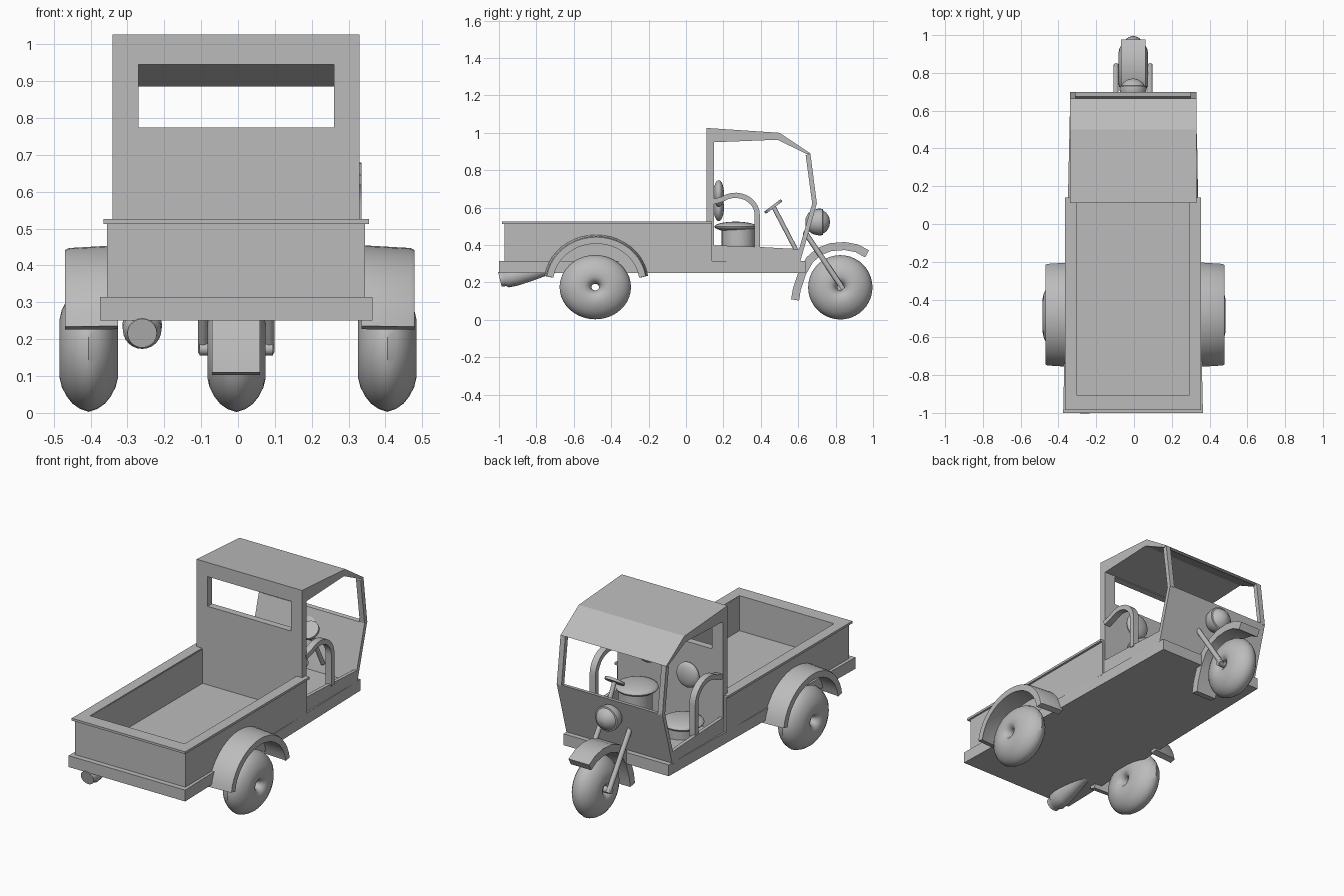
import bpy, bmesh
from math import sin, cos, pi, radians
from mathutils import Vector

cube = bpy.data.objects.get("Cube")
if cube:
    bpy.data.objects.remove(cube)

grey = bpy.data.materials.new("plain_grey")
grey.use_nodes = True
grey.diffuse_color = (0.5, 0.5, 0.5, 1)
grey.node_tree.nodes["Principled BSDF"].inputs["Base Color"].default_value = (0.5, 0.5, 0.5, 1)
MID = -0.005  # centre line of the body


def finish(name, bm, smooth=False):
    bmesh.ops.recalc_face_normals(bm, faces=bm.faces)
    me = bpy.data.meshes.new(name)
    bm.to_mesh(me)
    bm.free()
    me.materials.append(grey)
    ob = bpy.data.objects.new(name, me)
    bpy.context.collection.objects.link(ob)
    ob.location.x = MID
    if smooth:
        bpy.ops.object.select_all(action='DESELECT')
        ob.select_set(True)
        bpy.context.view_layer.objects.active = ob
        bpy.ops.object.shade_smooth_by_angle(angle=radians(40))
    return ob


def loft(name, rings, smooth=False, closed=False):
    """Skin equal-length rings of points; caps the ends unless closed."""
    bm = bmesh.new()
    rows = [[bm.verts.new(p) for p in r] for r in rings]
    n = len(rows[0])
    pairs = list(zip(rows, rows[1:] + rows[:1])) if closed else list(zip(rows, rows[1:]))
    for a, b in pairs:
        for i in range(n):
            j = (i + 1) % n
            bm.faces.new((a[i], a[j], b[j], b[i]))
    if not closed:
        bm.faces.new(rows[0])
        bm.faces.new(rows[-1])
    return finish(name, bm, smooth)


def prism(name, profile, x0, x1, smooth=False):
    """Side profile of (y, z) points pushed from x0 to x1."""
    return loft(name, [[(x, y, z) for y, z in profile] for x in (x0, x1)], smooth)


def rect(a0, a1, b0, b1):
    return [(a0, b0), (a1, b0), (a1, b1), (a0, b1)]


def frame(name, outer, inner, lo, hi, axis):
    """Rectangular frame between two depths along y or z."""
    put = (lambda p, d: (p[0], d, p[1])) if axis == 'y' else (lambda p, d: (p[0], p[1], d))
    rings = [[put(p, d) for p in pts] for pts, d in
             ((outer, lo), (outer, hi), (inner, hi), (inner, lo))]
    return loft(name, rings, closed=True)


def taper(ob, rate):
    """Narrow a part towards the cab nose."""
    for v in ob.data.vertices:
        v.co.x *= 1 - rate * (v.co.y + 1)


def band(path, t):
    """Thicken an open (y, z) path into a closed profile, inwards by t."""
    inner = []
    for i, p in enumerate(path):
        a, b = path[max(i - 1, 0)], path[min(i + 1, len(path) - 1)]
        d = (Vector(b) - Vector(a)).normalized()
        inner.append((p[0] + d.y * t, p[1] - d.x * t))
    return path + inner[::-1]


def spun(name, start, end, stations, sides=24):
    """Round part along start-end; stations are (fraction, radius)."""
    start, end = Vector(start), Vector(end)
    q = (end - start).to_track_quat('Z', 'Y')
    rings = [[start.lerp(end, f) + q @ Vector((r * cos(2 * pi * i / sides),
              r * sin(2 * pi * i / sides), 0)) for i in range(sides)] for f, r in stations]
    return loft(name, rings, True)


def rod(name, start, end, r):
    return spun(name, start, end, [(0, r), (1, r)], 12)


def ellipsoid(name, centre, radii):
    bm = bmesh.new()
    bmesh.ops.create_uvsphere(bm, u_segments=28, v_segments=16, radius=1)
    bmesh.ops.scale(bm, vec=radii, verts=bm.verts)
    bmesh.ops.translate(bm, vec=centre, verts=bm.verts)
    return finish(name, bm, True)


# Half section of a wheel: (radius, half width), from hub hole to tread
HALF = [(0.018, 0.03), (0.024, 0.055), (0.036, 0.071), (0.055, 0.079), (0.08, 0.079),
        (0.105, 0.073), (0.13, 0.06), (0.15, 0.044), (0.164, 0.024)]
SECTION = HALF + [(0.172, 0)] + [(r, -w) for r, w in reversed(HALF)]


def wheel(name, x, y, z, stretch):
    """Fat wheel with a dimpled hub and a small hole through the middle."""
    turns = [2 * pi * i / 40 for i in range(40)]
    rings = [[(x + w, y + stretch * r * cos(a), z + r * sin(a)) for r, w in SECTION]
             for a in turns]
    loft(name, rings, True, True).location.x = 0


# Chassis and load bed
taper(prism("chassis", rect(-1, 0.64, 0.25, 0.315), -0.37, 0.37), 0.06)
prism("bed_floor", rect(-0.93, 0.13, 0.31, 0.325), -0.32, 0.32)
inside = rect(-0.3, 0.3, -0.905, 0.115)
taper(frame("bed_walls", rect(-0.35, 0.35, -0.97, 0.14), inside, 0.31, 0.52, 'z'), 0.01)
frame("bed_rim", rect(-0.36, 0.36, -0.985, 0.14), inside, 0.513, 0.526, 'z')

# Cab shell
frame("cab_back_wall", rect(-0.335, 0.335, 0.31, 1.02), rect(-0.265, 0.265, 0.775, 0.945),
      0.11, 0.15, 'y')
prism("cab_roof", [(0.11, 1.026), (0.5, 1.0), (0.665, 0.89), (0.645, 0.886), (0.49, 0.963),
                   (0.11, 0.948)], -0.335, 0.335)
prism("front_panel", [(0.7, 0.625), (0.61, 0.31), (0.585, 0.31), (0.675, 0.622)], -0.335, 0.335)
for side, s in (("left", 1), ("right", -1)):
    prism(side + "_pillar", [(0.665, 0.89), (0.7, 0.62), (0.675, 0.62), (0.64, 0.88)],
          s * 0.335, s * 0.305)
    prism(side + "_sill", [(0.12, 0.3), (0.6, 0.3), (0.61, 0.378), (0.385, 0.39), (0.12, 0.4)],
          s * 0.335, s * 0.315)
    # Hoop-shaped arm rail
    arc = [(0.14, 0.645)] + [(0.265 + 0.13 * cos(a), 0.56 + 0.12 * sin(a))
                             for a in [radians(125 - 12.5 * i) for i in range(11)]]
    rail = prism(side + "_arm_rail", band(arc + [(0.395, 0.38)], 0.028),
                 s * 0.335, s * 0.298, True)
    rail.location.x = 0

# Seats: the driver sits higher
for who, x, z, back_x, back_z in (("driver", 0.13, 0.498, 0.13, 0.675),
                                  ("passenger", -0.16, 0.375, -0.13, 0.6)):
    ellipsoid(who + "_seat", (x, 0.265, z), (0.113, 0.113, 0.027))
    ellipsoid(who + "_backrest", (back_x, 0.175, back_z), (0.07, 0.028, 0.072))
    spun(who + "_seat_base", (x, 0.28, 0.31), (x, 0.28, z), [(0, 0.09), (1, 0.09)])

# Steering
rod("steering_column", (0.13, 0.59, 0.37), (0.13, 0.468, 0.605), 0.012)
spun("steering_wheel", (0.13, 0.471, 0.6), (0.13, 0.462, 0.612), [(0, 0.055), (1, 0.055)])

# Wheels
wheel("front_wheel", -0.004, 0.825, 0.174, 1)
for side, s in (("left", 1), ("right", -1)):
    wheel(side + "_rear_wheel", s * 0.405, -0.485, 0.175, 1.11)
    # Rear mudguard, shrinking slightly outwards
    arch = [(0.28 * cos(a), 0.255 * sin(a)) for a in [radians(172 - 8.2 * i) for i in range(21)]]
    rings = [[(s * x, -0.48 + k * y, 0.2 + k * z) for y, z in band(arch, 0.037)]
             for x, k in ((0.33, 1), (0.463, 0.97), (0.474, 0.95))]
    loft(side + "_rear_mudguard", rings, True).location.x = 0.005
    # Front fork leg
    rod(side + "_fork_leg", (s * 0.09, 0.635, 0.47), (s * 0.09, 0.84, 0.165), 0.014)
rod("front_axle", (-0.1, 0.825, 0.174), (0.1, 0.825, 0.174), 0.018)
rod("fork_bridge", (-0.1, 0.64, 0.465), (0.1, 0.64, 0.465), 0.014)

# Front mudguard
guard = [(0.562, 0.11), (0.572, 0.17), (0.602, 0.26), (0.645, 0.335), (0.7, 0.383),
         (0.77, 0.41), (0.85, 0.416), (0.92, 0.403), (0.978, 0.372)]
prism("front_mudguard", band(guard, 0.043), -0.065, 0.065, True)

# Headlamp
spun("headlamp", (0, 0.64, 0.523), (0, 0.77, 0.523),
     [(0, 0.02), (0.1, 0.048), (0.3, 0.065), (0.55, 0.072), (0.7, 0.07), (0.71, 0.062),
      (0.85, 0.05), (0.96, 0.028), (1, 0.005)])

# Exhaust
spun("exhaust", (-0.255, -0.995, 0.216), (-0.255, -0.7, 0.285),
     [(0, 0.04), (0.08, 0.042), (0.12, 0.052), (0.3, 0.054), (0.6, 0.045), (1, 0.03)])
